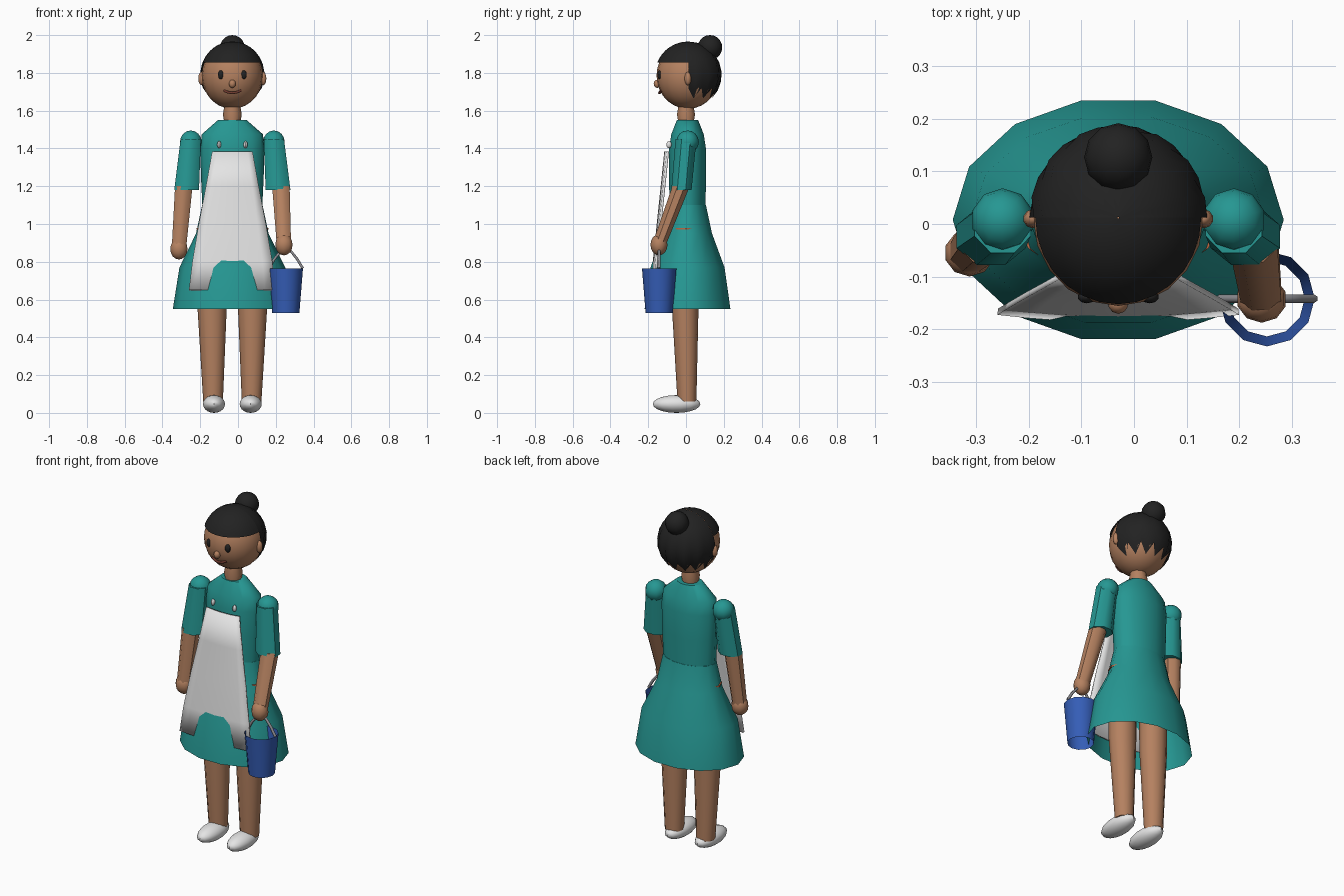
import bpy, bmesh, math
from mathutils import Vector, Matrix

if "Cube" in bpy.data.objects:
    bpy.data.objects.remove(bpy.data.objects["Cube"])

CX = -0.03  # centre line of the figure


def material(name, rgb):
    m = bpy.data.materials.new(name)
    m.diffuse_color = (*rgb, 1)
    m.use_nodes = True
    m.node_tree.nodes["Principled BSDF"].inputs["Base Color"].default_value = m.diffuse_color
    return m


TEAL = material("teal cloth", (0.019, 0.31, 0.29))
SKIN = material("skin", (0.46, 0.22, 0.117))
BLACK = material("black hair", (0.016, 0.016, 0.016))
WHITE = material("white cloth", (0.78, 0.78, 0.78))
BLUE = material("blue pail", (0.035, 0.11, 0.47))
GREY = material("grey metal", (0.27, 0.27, 0.29))
LIP = material("brown lips", (0.17, 0.045, 0.03))
ORANGE = material("orange trim", (0.55, 0.15, 0.06))


def finish(name, bm, mat, angle=45, normals=True):
    if normals:
        bmesh.ops.recalc_face_normals(bm, faces=bm.faces)
    me = bpy.data.meshes.new(name)
    bm.to_mesh(me)
    bm.free()
    me.materials.append(mat)
    me.shade_smooth()
    me.set_sharp_from_angle(angle=math.radians(angle))
    ob = bpy.data.objects.new(name, me)
    bpy.context.collection.objects.link(ob)
    return ob


def ball(name, loc, size, mat, seg=12, rings=8):
    bm = bmesh.new()
    mtx = Matrix.Translation(loc) @ Matrix.Diagonal((*size, 1))
    bmesh.ops.create_uvsphere(bm, u_segments=seg, v_segments=rings, radius=1, matrix=mtx)
    return finish(name, bm, mat)


def skin_grid(bm, rows, closed):
    """Bridge rows of vertices with quads."""
    for a, b in zip(rows, rows[1:]):
        n = len(a)
        for i in range(n if closed else n - 1):
            j = (i + 1) % n
            bm.faces.new((a[i], a[j], b[j], b[i]))


def loft(name, rings, mat, n=8, caps="both", phase=0.0):
    """Elliptical rings (x, y, z, rx, ry), listed bottom to top."""
    bm = bmesh.new()
    rows = []
    for x, y, z, rx, ry in rings:
        angs = [2 * math.pi * (i + phase) / n for i in range(n)]
        rows.append([bm.verts.new((x + rx * math.cos(a), y + ry * math.sin(a), z)) for a in angs])
    skin_grid(bm, rows, True)
    if caps in ("both", "bottom"):
        bm.faces.new(rows[0][::-1])
    if caps in ("both", "top"):
        bm.faces.new(rows[-1])
    return finish(name, bm, mat)


def wire(name, points, radius, mat):
    cu = bpy.data.curves.new(name, "CURVE")
    cu.dimensions = "3D"
    cu.bevel_depth = radius
    cu.bevel_resolution = 1
    cu.use_fill_caps = True
    sp = cu.splines.new("POLY")
    sp.points.add(len(points) - 1)
    for p, co in zip(sp.points, points):
        p.co = (*co, 1)
    cu.materials.append(mat)
    ob = bpy.data.objects.new(name, cu)
    bpy.context.collection.objects.link(ob)
    return ob


# Dress: flared open skirt and bodice
Y0 = 0.008
loft("skirt", [(CX, Y0, 0.55, 0.315, 0.233), (CX, Y0, 0.77, 0.28, 0.201),
               (CX, Y0, 0.95, 0.192, 0.133), (CX, Y0, 1.10, 0.16, 0.1)],
     TEAL, n=14, caps="top")
loft("bodice", [(CX, Y0, 1.08, 0.158, 0.098), (CX, Y0, 1.25, 0.166, 0.1),
                (CX, Y0, 1.40, 0.17, 0.1), (CX, Y0, 1.475, 0.162, 0.088),
                (CX, Y0, 1.55, 0.076, 0.058)], TEAL, n=14)
loft("waist_trim", [(CX, 0.0, 0.972, 0.191, 0.105), (CX, 0.0, 0.98, 0.191, 0.105)], ORANGE, n=14)

# Neck, head and face
loft("neck", [(CX, 0, 1.52, 0.04, 0.04), (CX, 0, 1.58, 0.05, 0.05), (CX, 0, 1.64, 0.04, 0.04)], SKIN, n=10)
ball("head", (CX, 0.01, 1.785), (0.162, 0.166, 0.175), SKIN, 20, 14)
ball("nose", (CX, -0.152, 1.742), (0.019, 0.019, 0.022), SKIN, 10, 6)
for side, s in (("left", -1), ("right", 1)):
    ball(side + "_eye", (CX + s * 0.06, -0.139, 1.79), (0.017, 0.012, 0.024), BLACK, 10, 8)
    ball(side + "_ear", (CX + s * 0.163, 0.01, 1.77), (0.018, 0.018, 0.036), SKIN, 10, 6)
wire("mouth", [(CX + 0.045 * t, -0.141 + 0.011 * t * t, 1.694 + 0.012 * t * t)
               for t in (-1, -0.5, 0, 0.5, 1)], 0.007, LIP)

# Hair: fringe over the front half, jagged ends over the back half
bm = bmesh.new()
STEPS, ROWS = 14, 9
for half in (0, 1):
    rows = [[] for _ in range(ROWS)]
    for i in range(STEPS + 1):
        phi = math.pi * (i / STEPS + half)
        zlow = 1.855 if half else (1.665 if i % 2 else 1.72)
        end = math.acos((zlow - 1.79) / 0.176)
        for r in range(ROWS):
            th = 0.01 + (end - 0.01) * r / (ROWS - 1)
            rows[r].append(bm.verts.new((CX + 0.17 * math.sin(th) * math.cos(phi),
                                         0.012 + 0.177 * math.sin(th) * math.sin(phi),
                                         1.79 + 0.176 * math.cos(th))))
    skin_grid(bm, rows[::-1], False)
hair = finish("hair", bm, BLACK, 60, normals=False)
ball("hair_bun", (CX, 0.127, 1.935), (0.065, 0.065, 0.065), BLACK, 12, 10)

# Arms: (elbow x, hand position) on each side
for side, s, hand in (("left", -1, (-0.313, -0.055, 0.868)), ("right", 1, (0.243, -0.143, 0.89))):
    sx, ex = CX + s * 0.22, CX + s * 0.242
    ball(side + "_shoulder", (sx, 0.008, 1.435), (0.06, 0.06, 0.06), TEAL, 10, 8)
    loft(side + "_sleeve", [(ex, -0.024, 1.18, 0.071, 0.058), (sx, 0.0, 1.45, 0.058, 0.06)],
         TEAL, n=8, phase=0.5)
    loft(side + "_forearm", [(hand[0], hand[1], hand[2], 0.041, 0.04),
                             (CX + s * 0.257, -0.026, 1.20, 0.05, 0.05)], SKIN, n=8, phase=0.5)
    ball(side + "_hand", hand, (0.048, 0.045, 0.056), SKIN, 10, 8)

# Legs and shoes
for side, s in (("left", -1), ("right", 1)):
    x = CX + s * 0.102
    loft(side + "_leg", [(x, 0.005, 0.06, 0.052, 0.05), (x + s * 0.005, -0.004, 0.55, 0.077, 0.07),
                         (x + s * 0.005, -0.004, 0.9, 0.08, 0.075)], SKIN, n=12)
    ball(side + "_shoe", (CX + s * 0.097, -0.05, 0.047), (0.06, 0.126, 0.047), WHITE, 14, 10)

# Apron: gently bowed sheet; the skirt pushes through low in the middle
bm = bmesh.new()
rows = []
for z, w, ymid, bow in ((0.65, 0.23, -0.187, 0.014), (0.80, 0.212, -0.176, 0.014),
                        (1.00, 0.178, -0.155, 0.013), (1.20, 0.14, -0.134, 0.013),
                        (1.385, 0.107, -0.115, 0.013)):
    rows.append([bm.verts.new((CX + w * t / 4, ymid + bow * (t / 4) ** 2, z)) for t in range(-4, 5)])
skin_grid(bm, rows, False)
apron = finish("apron", bm, WHITE, normals=False)
sol = apron.modifiers.new("thickness", "SOLIDIFY")
sol.thickness = 0.012
sol.offset = -1
for side, s in (("left", -1), ("right", 1)):
    ball(side + "_apron_button", (CX + s * 0.07, -0.09, 1.42), (0.011, 0.014, 0.019), WHITE, 8, 6)

# Pail: open tapered tube with a wire handle
BX, BY = 0.253, -0.142
loft("pail", [(BX, BY, 0.53, 0.072, 0.072), (BX, BY, 0.765, 0.091, 0.091)], BLUE, n=12, caps="none")
wire("pail_handle", [(BX + dx, BY, z) for dx, z in
                     ((-0.09, 0.765), (-0.06, 0.815), (-0.022, 0.862), (0.022, 0.862),
                      (0.06, 0.815), (0.09, 0.765))], 0.008, GREY)
